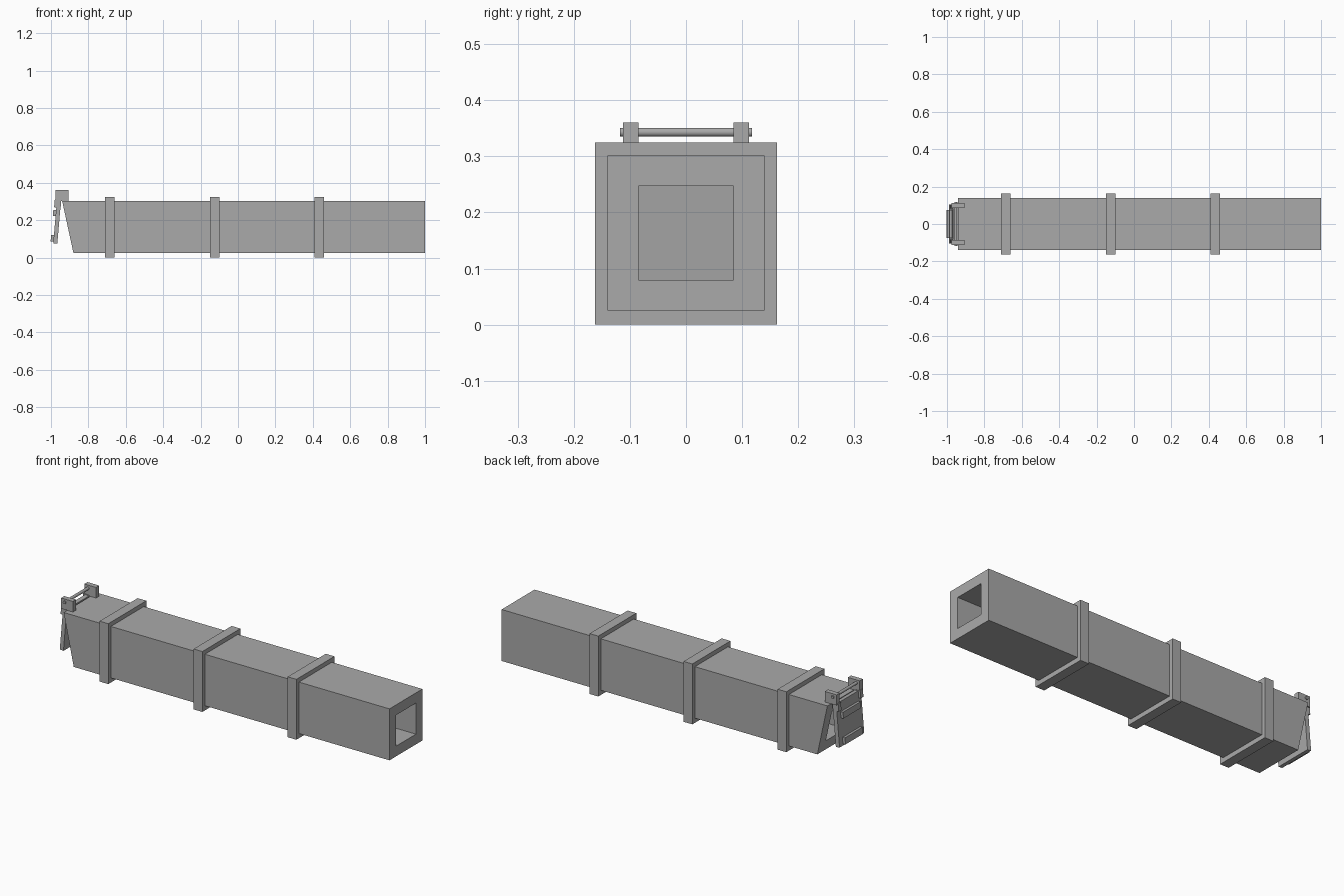
import bpy
import bmesh
from math import atan2, pi
from mathutils import Matrix, Vector

cube = bpy.data.objects.get("Cube")
if cube:
    bpy.data.objects.remove(cube)

# Single concrete and steel grey
grey = bpy.data.materials.new("plain grey")
grey.use_nodes = True
colour = (0.4, 0.4, 0.4, 1)
grey.diffuse_color = colour
grey.node_tree.nodes["Principled BSDF"].inputs["Base Color"].default_value = colour


def finish(name, bm):
    bmesh.ops.recalc_face_normals(bm, faces=bm.faces)
    mesh = bpy.data.meshes.new(name)
    bm.to_mesh(mesh)
    bm.free()
    mesh.materials.append(grey)
    obj = bpy.data.objects.new(name, mesh)
    bpy.context.collection.objects.link(obj)
    return obj


def box(name, low, high, matrix=Matrix()):
    low, high = Vector(low), Vector(high)
    bm = bmesh.new()
    bmesh.ops.create_cube(bm, size=1)
    for v in bm.verts:
        v.co = matrix @ ((low + high) / 2 + v.co * (high - low))
    return finish(name, bm)


def rod(name, x, z, radius, half, matrix=Matrix()):
    bm = bmesh.new()
    bmesh.ops.create_cone(bm, cap_ends=True, segments=20, radius1=radius,
                          radius2=radius, depth=2 * half)
    place = matrix @ Matrix.Translation((x, 0, z)) @ Matrix.Rotation(pi / 2, 4, "X")
    bm.transform(place)
    for f in bm.faces:
        f.smooth = len(f.verts) == 4
    for e in bm.edges:
        e.smooth = all(f.smooth for f in e.link_faces)
    return finish(name, bm)


# Hollow square duct with a raked inlet
BOTTOM, TOP, END = 0.025, 0.302, 1.0


def rake(z):
    return -0.94 + 0.06 * (TOP - z) / (TOP - BOTTOM)


def ring(bm, half, low, high, x_at):
    corners = [(-half, low), (half, low), (half, high), (-half, high)]
    return [bm.verts.new((x_at(z), y, z)) for y, z in corners]


bm = bmesh.new()
loops = [ring(bm, 0.14, BOTTOM, TOP, rake),
         ring(bm, 0.14, BOTTOM, TOP, lambda z: END),
         ring(bm, 0.085, 0.08, 0.247, lambda z: END),
         ring(bm, 0.085, 0.08, 0.247, rake)]
for i, a in enumerate(loops):
    b = loops[(i + 1) % 4]
    for k in range(4):
        n = (k + 1) % 4
        bm.faces.new((a[k], a[n], b[n], b[k]))
finish("duct", bm)

# Collars around the duct, made as four bars each
for i, x in enumerate((-0.685, -0.125, 0.435)):
    a, b = x - 0.026, x + 0.026
    box(f"collar_{i}_base", (a, -0.162, 0), (b, 0.162, BOTTOM))
    box(f"collar_{i}_top", (a, -0.162, TOP), (b, 0.162, 0.325))
    for side in (-1, 1):
        ys = sorted((side * 0.14, side * 0.162))
        box(f"collar_{i}_side_{side}", (a, ys[0], BOTTOM), (b, ys[1], TOP))

# Hinge brackets and pin
for side, word in ((-1, "right"), (1, "left")):
    ys = sorted((side * 0.085, side * 0.112))
    box(f"hinge_bracket_{word}", (-0.975, ys[0], 0.303), (-0.905, ys[1], 0.36))
rod("hinge_pin", -0.953, 0.343, 0.008, 0.118)

# Hanging flap, built in its own tilted frame below the hinge
tilt = Matrix.Translation((-0.957, 0, 0.305)) @ Matrix.Rotation(atan2(0.02, 0.23), 4, "Y")
box("flap_panel", (-0.011, -0.105, -0.23), (0.011, 0.105, 0), tilt)
for name, low, high in (("upper", -0.085, -0.052), ("lower", -0.222, -0.187)):
    box(f"flap_rib_{name}", (-0.026, -0.075, low), (-0.011, 0.075, high), tilt)
for side, word in ((-1, "right"), (1, "left")):
    ys = sorted((side * 0.082, side * 0.105))
    box(f"flap_lug_{word}", (-0.023, ys[0], -0.038), (0.012, ys[1], 0.003), tilt)
